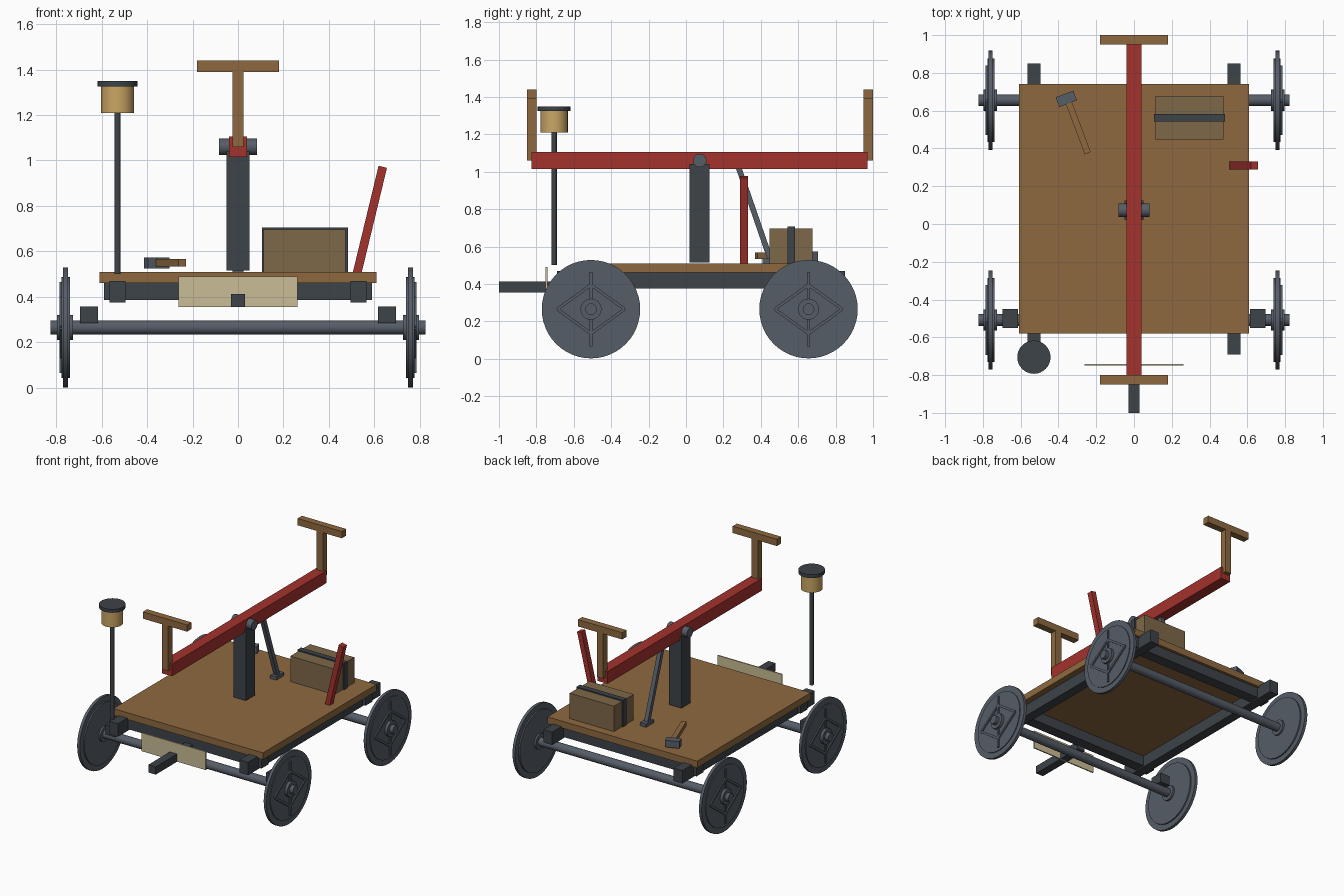
import bpy
import math
from mathutils import Vector, Matrix

cube = bpy.data.objects.get("Cube")
if cube:
    bpy.data.objects.remove(cube, do_unlink=True)


def material(name, r, g, b):
    def lin(c):
        c /= 255
        return c / 12.92 if c <= 0.04045 else ((c + 0.055) / 1.055) ** 2.4
    col = (lin(r), lin(g), lin(b), 1)
    m = bpy.data.materials.new(name)
    m.use_nodes = True
    m.diffuse_color = col
    m.node_tree.nodes["Principled BSDF"].inputs["Base Color"].default_value = col
    return m


WOOD = material("plank wood", 142, 105, 63)
CHEST = material("chest wood", 126, 104, 73)
RED = material("red paint", 164, 50, 45)
IRON = material("dark iron", 61, 67, 73)
STEEL = material("slate steel", 86, 93, 103)
BRASS = material("lamp brass", 202, 166, 100)
CREAM = material("cream paint", 202, 188, 150)


def finish(name, mat):
    ob = bpy.context.object
    ob.name = ob.data.name = name
    ob.data.materials.append(mat)
    return ob


def box(name, mat, x, y, z):
    """Box from its (min, max) extents."""
    spans = (x, y, z)
    bpy.ops.mesh.primitive_cube_add(size=1)
    ob = finish(name, mat)
    ob.data.transform(Matrix.Diagonal([b - a for a, b in spans] + [1]))
    ob.location = [(a + b) / 2 for a, b in spans]
    return ob


def bar(name, mat, start, end, width, depth):
    """Straight square bar between two points."""
    p, q = Vector(start), Vector(end)
    bpy.ops.mesh.primitive_cube_add(size=1)
    ob = finish(name, mat)
    ob.data.transform(Matrix.Diagonal((width, depth, (q - p).length, 1)))
    ob.location = (p + q) / 2
    ob.rotation_euler = (q - p).to_track_quat('Z', 'Y').to_euler()
    return ob


def rod(name, mat, start, end, radius, sides=32):
    """Round bar between two points."""
    p, q = Vector(start), Vector(end)
    bpy.ops.mesh.primitive_cylinder_add(
        vertices=sides, radius=radius, depth=(q - p).length, location=(p + q) / 2,
        rotation=(q - p).to_track_quat('Z', 'Y').to_euler())
    bpy.ops.object.shade_smooth_by_angle(angle=math.radians(35))
    return finish(name, mat)


# Deck and chassis
box("deck", WOOD, (-0.61, 0.61), (-0.58, 0.74), (0.46, 0.51))
for side, s in (("left", 1), ("right", -1)):
    box(side + "_rail", IRON, sorted((s * 0.495, s * 0.565)), (-0.69, 0.85), (0.375, 0.47))
    box(side + "_axle_box", IRON, sorted((s * 0.615, s * 0.695)), (-0.55, -0.45), (0.285, 0.357))
for end, y in (("front", -0.53), ("back", 0.68)):
    box(end + "_cross_beam", IRON, (-0.59, 0.59), (y - 0.04, y + 0.04), (0.385, 0.46))

# Axles and wheels
HUB_Z = 0.265
for end, y in (("front", -0.508), ("back", 0.655)):
    rod(end + "_axle", STEEL, (-0.824, y, HUB_Z), (0.824, y, HUB_Z), 0.031)
    for side, s in (("left", 1), ("right", -1)):
        name = f"{end}_{side}_wheel_"
        for part, x0, x1, r in (("flange", 0.749, 0.770, 0.263),
                                ("disc", 0.739, 0.776, 0.222),
                                ("hub", 0.725, 0.797, 0.056)):
            rod(name + part, STEEL, (s * x0, y, HUB_Z), (s * x1, y, HUB_Z), r, 48)
        # Raised diamond and upright spoke on the outer face
        xf = s * 0.778
        tips = [(xf, y + 0.18, HUB_Z), (xf, y, HUB_Z + 0.13),
                (xf, y - 0.18, HUB_Z), (xf, y, HUB_Z - 0.13)]
        for i in range(4):
            bar(name + f"brace_{i + 1}", STEEL, tips[i], tips[(i + 1) % 4], 0.014, 0.016)
        box(name + "spoke", STEEL, (xf - 0.007, xf + 0.007), (y - 0.007, y + 0.007),
            (HUB_Z - 0.2, HUB_Z + 0.2))

# Pump post, pivot and rocking beam
PIVOT_Y = 0.073
box("pump_post", IRON, (-0.05, 0.05), (0.02, 0.125), (0.515, 1.04))
rod("pivot_pin", STEEL, (-0.083, PIVOT_Y, 1.06), (0.083, PIVOT_Y, 1.06), 0.036)
box("rocking_beam", RED, (-0.04, 0.04), (-0.825, 0.97), (1.015, 1.105))
for end, y in (("front", -0.85), ("back", 0.95)):
    box(end + "_handle_post", WOOD, (-0.025, 0.025), (y, y + 0.05), (1.06, 1.4))
    box(end + "_handle_grip", WOOD, (-0.18, 0.18), (y, y + 0.05), (1.39, 1.44))

# Connecting link and its foot
bar("connecting_link", STEEL, (0, 0.275, 1.04), (0, 0.455, 0.52), 0.03, 0.03)
box("link_foot", STEEL, (-0.025, 0.025), (0.41, 0.5), (0.51, 0.535))

# Brake lever
bar("brake_lever", RED, (0.523, 0.31, 0.5), (0.637, 0.31, 0.972), 0.042, 0.038)

# Tool chest with strap
box("tool_chest", CHEST, (0.113, 0.473), (0.447, 0.677), (0.51, 0.697))
box("chest_strap", IRON, (0.105, 0.483), (0.543, 0.583), (0.51, 0.706))

# Hammer lying on the deck
bar("hammer_handle", WOOD, (-0.35, 0.655, 0.55), (-0.245, 0.375, 0.55), 0.034, 0.034)
bar("hammer_head", STEEL, (-0.405, 0.645, 0.549), (-0.312, 0.68, 0.549), 0.055, 0.05)

# Lamp on its pole
LX, LY = -0.53, -0.705
rod("lamp_pole", IRON, (LX, LY, 0.5), (LX, LY, 1.22), 0.014, 16)
rod("lamp_body", BRASS, (LX, LY, 1.21), (LX, LY, 1.328), 0.073)
rod("lamp_cap", IRON, (LX, LY, 1.325), (LX, LY, 1.35), 0.088)

# Front board and coupling bar
box("front_board", CREAM, (-0.262, 0.262), (-0.75, -0.741), (0.355, 0.49))
box("coupling_bar", IRON, (-0.03, 0.03), (-1.0, -0.56), (0.355, 0.412))
